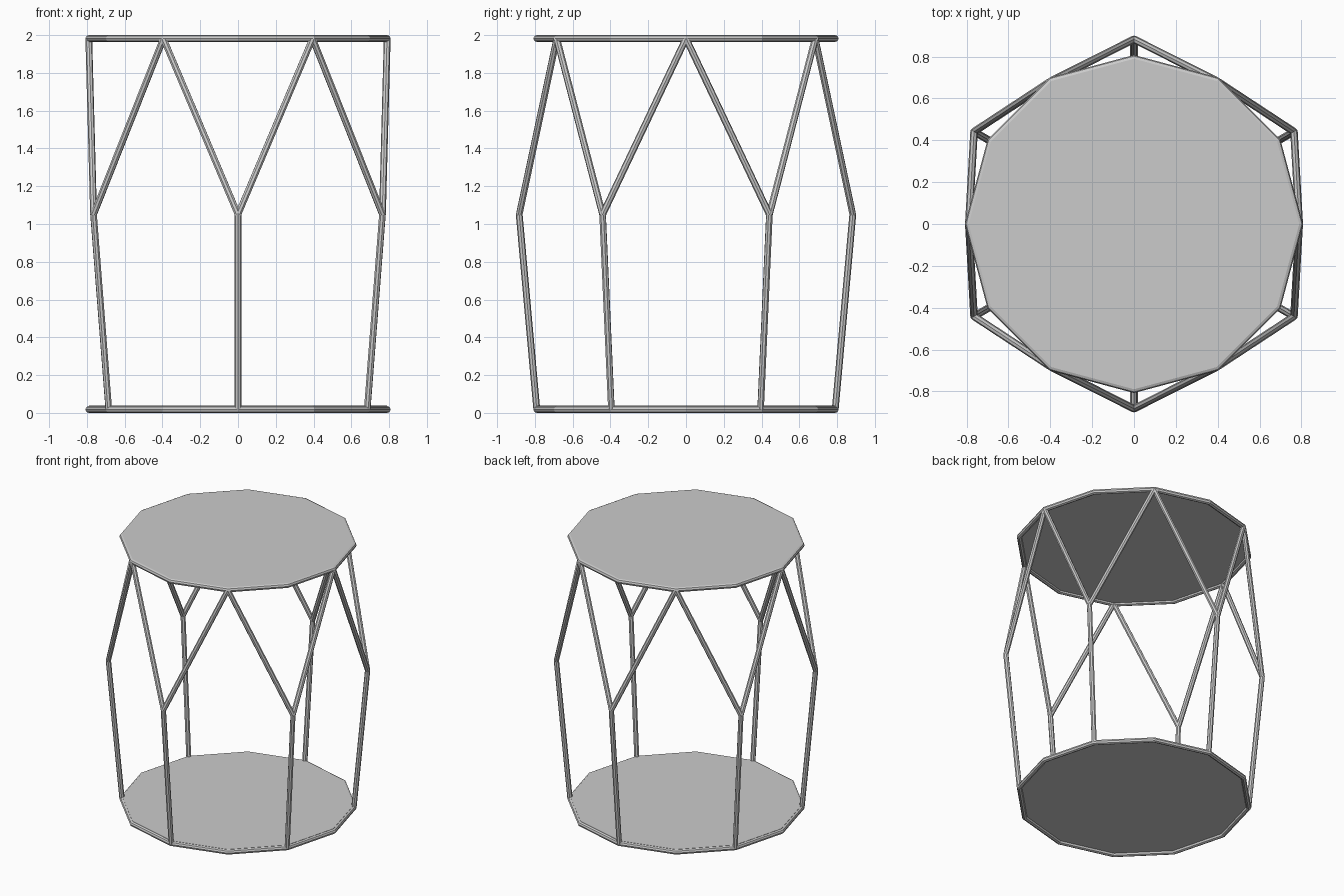
import bpy
from math import radians, cos, sin
from mathutils import Vector

if "Cube" in bpy.data.objects:
    bpy.data.objects.remove(bpy.data.objects["Cube"])

TUBE = 0.018   # tube radius
RIM = 0.79     # radius of both twelve-sided rims
LOW, MID, HIGH = 0.018, 1.05, 1.982


def polar(r, deg, z):
    return Vector((r * cos(radians(deg)), r * sin(radians(deg)), z))


def rod(name, a, b):
    d = b - a
    bpy.ops.mesh.primitive_cylinder_add(vertices=8, radius=TUBE, depth=d.length,
                                        location=(a + b) / 2,
                                        rotation=d.to_track_quat('Z', 'Y').to_euler())
    bpy.context.object.name = name


def rim_and_panel(prefix, z, panel_z):
    # Twelve-sided tube rim
    bpy.ops.mesh.primitive_torus_add(major_segments=12, minor_segments=8,
                                     major_radius=RIM, minor_radius=TUBE,
                                     location=(0, 0, z))
    bpy.context.object.name = prefix + "_rim"
    # Flat panel filling the rim
    bpy.ops.mesh.primitive_cylinder_add(vertices=12, radius=RIM, depth=0.02,
                                        location=(0, 0, panel_z))
    bpy.context.object.name = prefix + "_panel"


rim_and_panel("bottom", LOW, 0.028)
rim_and_panel("top", HIGH, 1.99)

# Six Y-shaped legs: one post splitting into two branches
for i in range(6):
    a = 30 + 60 * i
    knee = polar(0.883, a, MID)
    rod("leg_post", polar(RIM, a, LOW), knee)
    rod("leg_branch_left", knee, polar(RIM, a - 30, HIGH))
    rod("leg_branch_right", knee, polar(RIM, a + 30, HIGH))
    # Small joint where the branches meet the post
    bpy.ops.mesh.primitive_uv_sphere_add(segments=8, ring_count=6, radius=TUBE, location=knee)
    bpy.context.object.name = "leg_joint"
